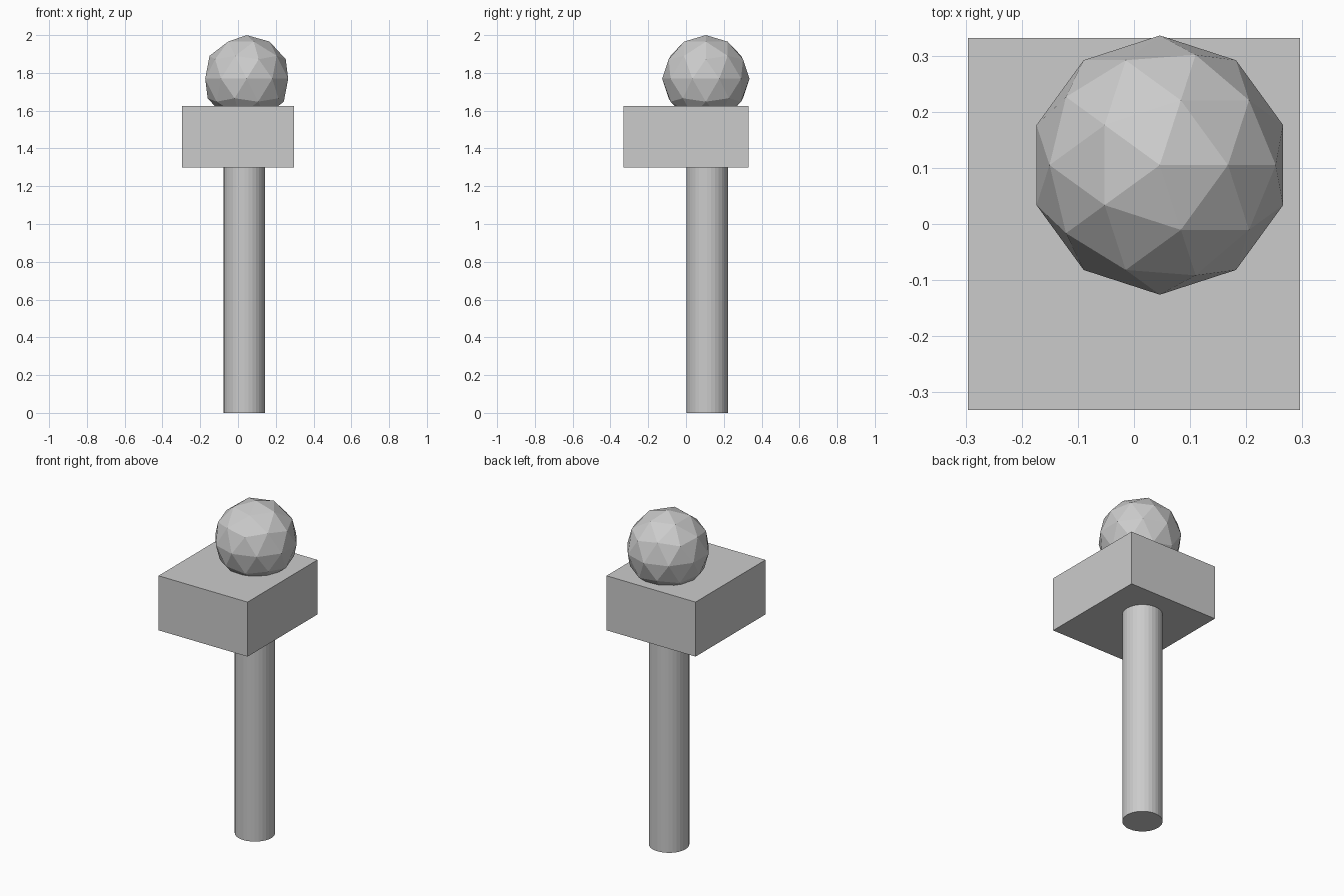
import bpy

cube = bpy.data.objects.get("Cube")
if cube:
    bpy.data.objects.remove(cube, do_unlink=True)

# One plain grey for every part
grey = bpy.data.materials.new("plain grey")
grey.use_nodes = True
colour = (0.6, 0.6, 0.6, 1)
grey.diffuse_color = colour
grey.node_tree.nodes["Principled BSDF"].inputs["Base Color"].default_value = colour


def finish(name):
    obj = bpy.context.object
    obj.name = name
    obj.data.materials.append(grey)
    return obj


# Post: round, flat-faceted, off centre under the block
block_bottom, block_top = 1.298, 1.625
bpy.ops.mesh.primitive_cylinder_add(
    vertices=32, radius=0.11, depth=block_bottom,
    location=(0.034, 0.112, block_bottom / 2))
finish("post")

# Block
bpy.ops.mesh.primitive_cube_add(size=1, location=(0, 0, (block_bottom + block_top) / 2))
block = finish("block")
block.scale = (0.591, 0.663, block_top - block_bottom)

# Faceted ball, sunk slightly into the block
radius = 0.231
bpy.ops.mesh.primitive_ico_sphere_add(
    subdivisions=2, radius=radius, location=(0.046, 0.105, 2 - radius))
finish("ball")
